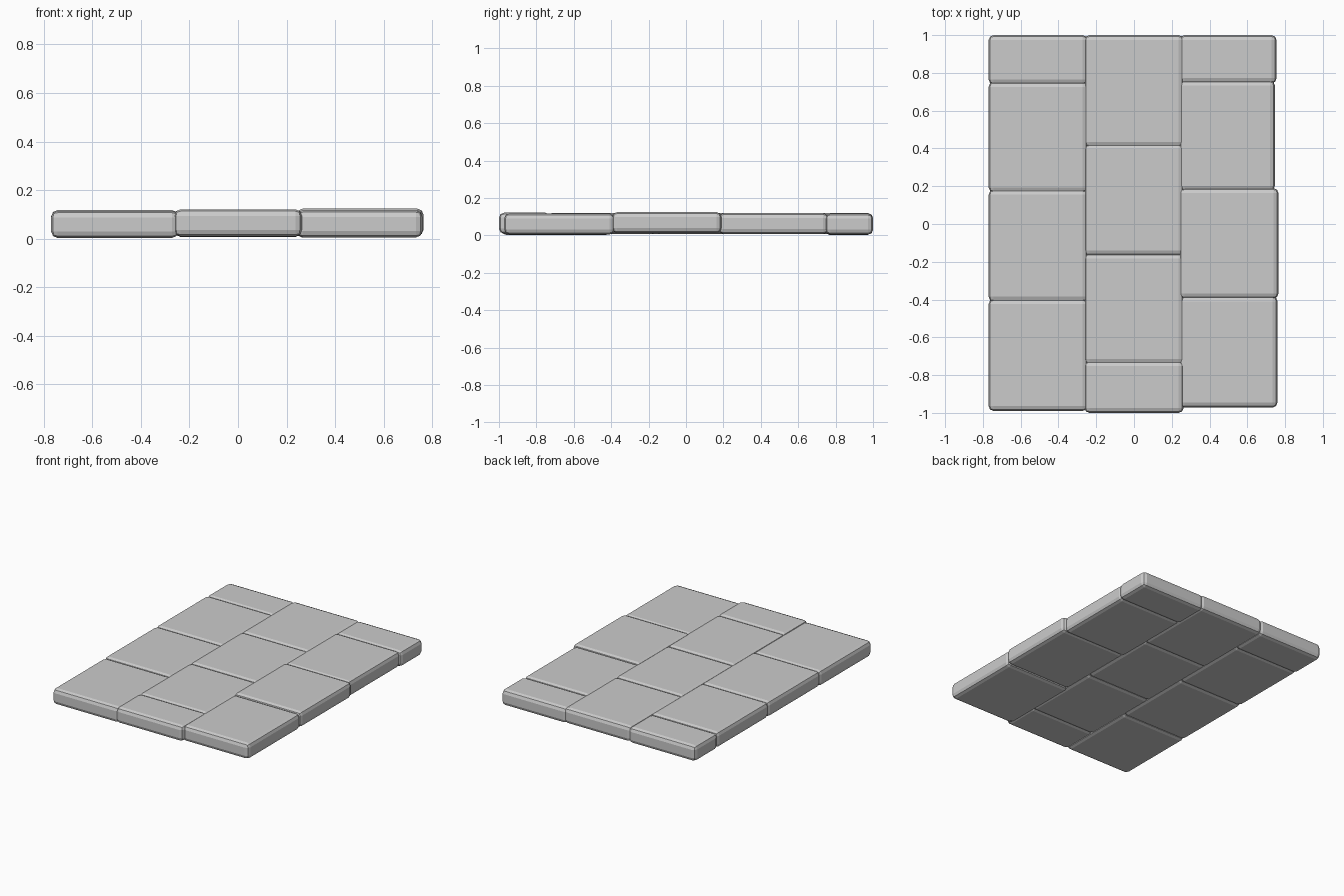
import bpy, bmesh
from mathutils import Matrix

if "Cube" in bpy.data.objects:
    bpy.data.objects.remove(bpy.data.objects["Cube"])

THICK = 0.112
BEVEL = 0.027


def slab(name, x0, x1, y0, y1, z0):
    """One paving slab with softly rounded edges."""
    bm = bmesh.new()
    bmesh.ops.create_cube(bm, size=1, matrix=Matrix.Translation(
        ((x0 + x1) / 2, (y0 + y1) / 2, z0 + THICK / 2))
        @ Matrix.Diagonal((x1 - x0, y1 - y0, THICK, 1)))
    bmesh.ops.bevel(bm, geom=bm.edges[:], offset=BEVEL, segments=2,
                    profile=0.5, affect='EDGES', clamp_overlap=True)
    mesh = bpy.data.meshes.new(name)
    bm.to_mesh(mesh)
    bm.free()
    obj = bpy.data.objects.new(name, mesh)
    bpy.context.collection.objects.link(obj)
    return obj


# Left, middle and right columns: x0, x1, y0, y1, base height
columns = {
    "left_slab": [
        (-0.77, -0.245, -0.99, -0.397, 0.003),
        (-0.77, -0.245, -0.412, 0.182, 0.006),
        (-0.77, -0.245, 0.167, 0.753, 0.006),
        (-0.77, -0.245, 0.738, 1.00, 0.003),
    ],
    "middle_slab": [
        (-0.263, 0.263, -1.00, -0.725, 0.009),
        (-0.263, 0.263, -0.742, -0.155, 0.008),
        (-0.263, 0.263, -0.168, 0.423, 0.008),
        (-0.263, 0.263, 0.408, 1.00, 0.007),
    ],
    "right_slab": [
        (0.24, 0.76, -0.972, -0.382, 0.005),
        (0.24, 0.765, -0.395, 0.19, 0.012),
        (0.24, 0.746, 0.175, 0.76, 0.007),
        (0.24, 0.755, 0.745, 1.00, 0.004),
    ],
}

for column, slabs in columns.items():
    for i, dims in enumerate(slabs, 1):
        slab(f"{column}_{i}", *dims)
